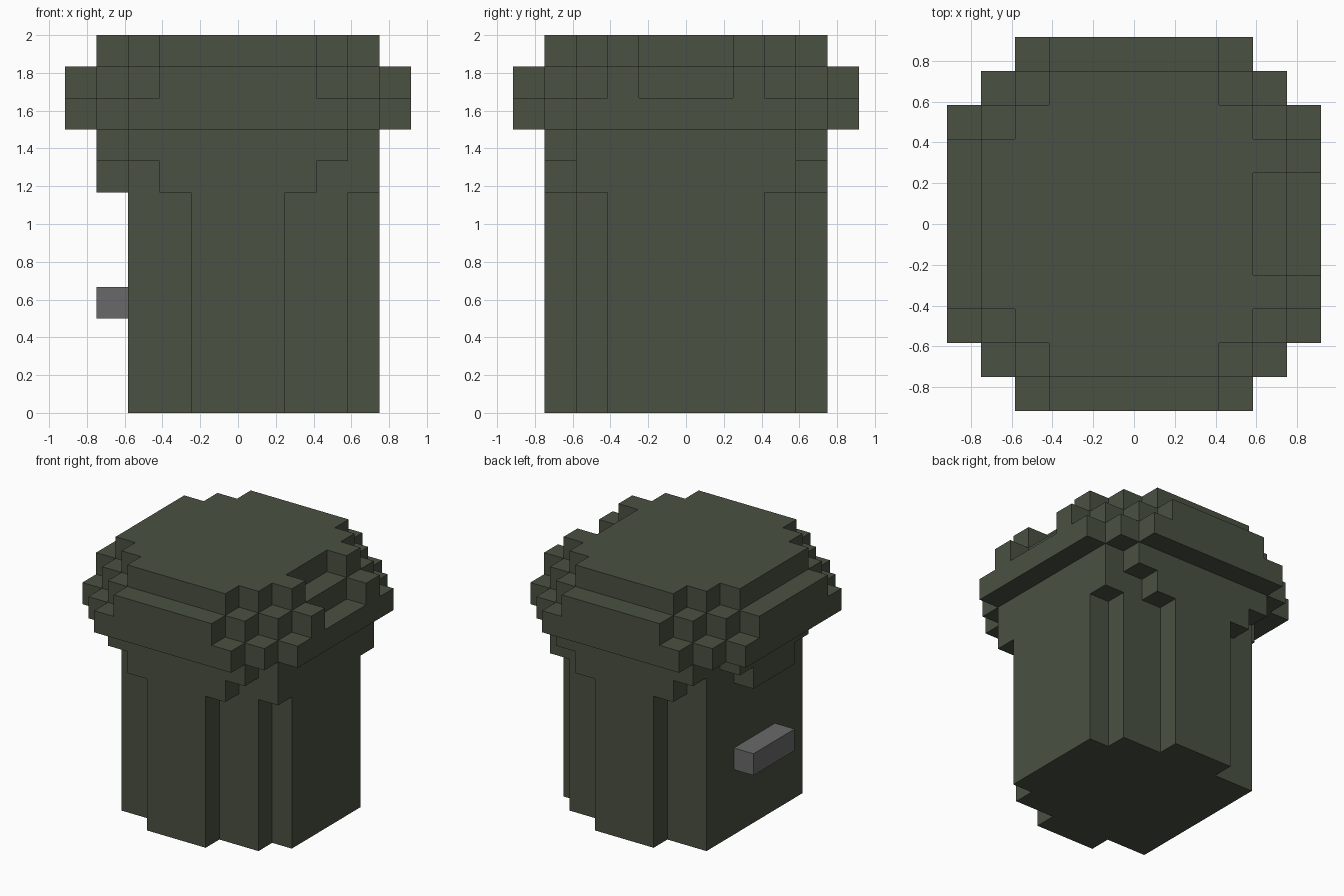
import bpy
import bmesh

if "Cube" in bpy.data.objects:
    bpy.data.objects.remove(bpy.data.objects["Cube"], do_unlink=True)

U = 1 / 6  # edge of one block


def material(name, rgb):
    mat = bpy.data.materials.new(name)
    mat.use_nodes = True
    color = (*rgb, 1)
    mat.diffuse_color = color
    mat.node_tree.nodes["Principled BSDF"].inputs["Base Color"].default_value = color
    return mat


olive = material("dark_olive", (0.068, 0.082, 0.054))
grey = material("handle_grey", (0.141, 0.141, 0.141))


def stairs(corners):
    """Stepped outline through the outer corners, from the side to the back."""
    points = [corners[0]]
    for (_, y), (x, y2) in zip(corners, corners[1:]):
        points += [(x, y), (x, y2)]
    return points


def tier(name, bottom, top, right, left, notch=None, mat=olive):
    """Prism with a stepped outline, in block units, mirrored front to back."""
    half = stairs(right) + [(-x, y) for x, y in reversed(stairs(left))]
    if notch:
        depth, width = notch
        half = [(right[0][0] - depth, width), (right[0][0], width)] + half
    outline = half + [(x, -y) for x, y in reversed(half)]

    bm = bmesh.new()
    base = bm.faces.new([bm.verts.new((x * U, y * U, bottom * U)) for x, y in outline])
    side = bmesh.ops.extrude_face_region(bm, geom=[base], use_keep_orig=True)
    moved = [v for v in side["geom"] if isinstance(v, bmesh.types.BMVert)]
    bmesh.ops.translate(bm, verts=moved, vec=(0, 0, (top - bottom) * U))
    bmesh.ops.recalc_face_normals(bm, faces=bm.faces)
    mesh = bpy.data.meshes.new(name)
    bm.to_mesh(mesh)
    bm.free()
    mesh.materials.append(mat)
    obj = bpy.data.objects.new(name, mesh)
    bpy.context.collection.objects.link(obj)
    return obj


# Body: ribs on the front, back and right, flat on the left
tier("body", 0, 7, [(4.5, 2.5), (3.5, 3.5), (1.5, 4.5)], [(3.5, 3.5), (1.5, 4.5)])

# Flared collar under the lid
tier("lower_collar", 7, 8, [(4.5, 3.5), (2.5, 4.5)],
     [(4.5, 1.5), (3.5, 3.5), (2.5, 4.5)])
tier("upper_collar", 8, 9, [(4.5, 3.5), (3.5, 4.5)], [(4.5, 2.5), (3.5, 4.5)])

# Lid: rounded brim and cap, with a stepped notch on the right
brim = [(5.5, 3.5), (4.5, 4.5), (3.5, 5.5)]
rim = [(5.5, 2.5), (4.5, 3.5), (3.5, 4.5), (2.5, 5.5)]
cap = [(4.5, 2.5), (3.5, 3.5), (2.5, 4.5)]
tier("lid_brim", 9, 10, brim, brim)
tier("lid_rim", 10, 11, rim, rim, notch=(1, 1.5))
tier("lid_cap", 11, 12, cap, cap, notch=(1, 1.5))

# Handle bar on the left wall
tier("handle", 3, 4, [(-3.5, 1.5)], [(4.5, 1.5)], mat=grey)
